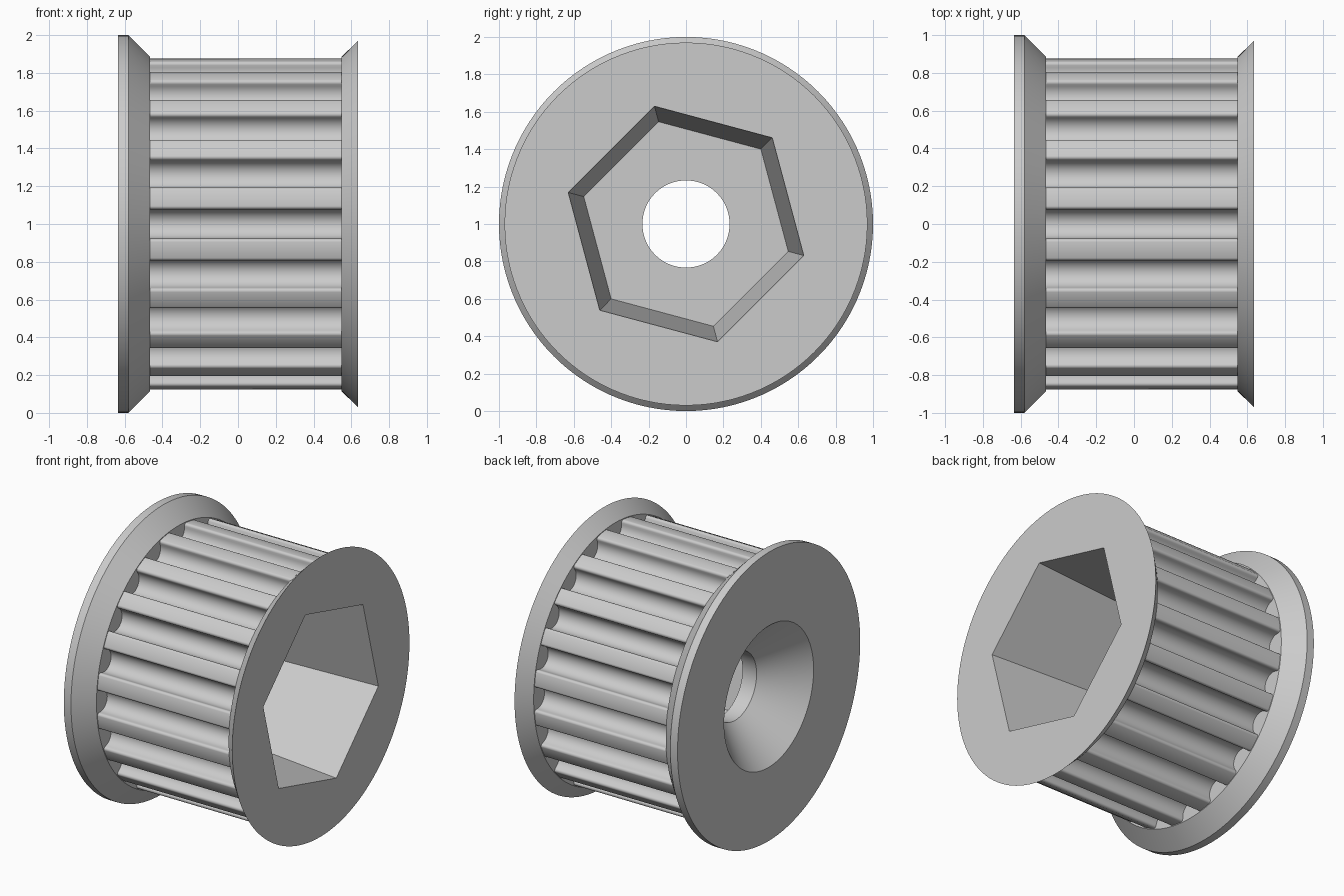
import bpy, bmesh, math
from math import sin, cos, pi, radians

if "Cube" in bpy.data.objects:
    bpy.data.objects.remove(bpy.data.objects["Cube"])

SEGS = 120      # divisible by 6, so hexagon corners land on vertices
TEETH = 20
TIP_R = 0.88    # radius over the tooth lands

steel = bpy.data.materials.new("grey_metal")
steel.use_nodes = True
steel.diffuse_color = (0.6, 0.6, 0.6, 1)
steel.node_tree.nodes["Principled BSDF"].inputs["Base Color"].default_value = (0.6, 0.6, 0.6, 1)


def circle(radius):
    """Ring of (y, z) points."""
    return [(radius * cos(2 * pi * i / SEGS), radius * sin(2 * pi * i / SEGS))
            for i in range(SEGS)]


def hexagon(corner):
    """Hexagonal ring with a corner at 45 degrees, sampled like circle()."""
    pts = []
    for i in range(SEGS):
        a = 2 * pi * i / SEGS
        off = (a - pi / 4) % (pi / 3) - pi / 6
        r = corner * cos(pi / 6) / cos(off)
        pts.append((r * cos(a), r * sin(a)))
    return pts


def toothed(scale=1.0):
    """Round-bottomed grooves with rounded tips, between narrow lands."""
    half, tip, bottom, floor = 0.095, 0.0175, 0.0775, 0.108
    base = math.sqrt(TIP_R ** 2 - half ** 2)
    # half groove as (sideways, depth), from the floor to the land edge
    side = [(bottom * sin(radians(a)), floor - bottom * (1 - cos(radians(a))))
            for a in range(0, 91, 10)]
    side += [(half - tip * cos(radians(a)), tip * (1 - sin(radians(a))))
             for a in range(0, 91, 18)]
    groove = [(-t, d) for t, d in reversed(side[1:])] + side
    pts = []
    for k in range(TEETH):
        a = 2 * pi * k / TEETH
        local = [(base - d, t) for t, d in groove]
        mid = pi / TEETH
        local.append((TIP_R * cos(mid), TIP_R * sin(mid)))
        pts += [(scale * (u * cos(a) - v * sin(a)), scale * (u * sin(a) + v * cos(a)))
                for u, v in local]
    return pts


def loft(name, rings):
    """Closed skin through (x, ring) sections, the last joined to the first."""
    bm = bmesh.new()
    loops = [[bm.verts.new((x, y, z + 1)) for y, z in ring] for x, ring in rings]
    for a, b in zip(loops, loops[1:] + loops[:1]):
        n = len(a)
        for i in range(n):
            j = (i + 1) % n
            bm.faces.new((a[i], a[j], b[j], b[i]))
    bmesh.ops.recalc_face_normals(bm, faces=bm.faces[:])
    mesh = bpy.data.meshes.new(name)
    bm.to_mesh(mesh)
    bm.free()
    mesh.materials.append(steel)
    obj = bpy.data.objects.new(name, mesh)
    bpy.context.collection.objects.link(obj)
    bpy.ops.object.select_all(action='DESELECT')
    obj.select_set(True)
    bpy.context.view_layer.objects.active = obj
    bpy.ops.object.shade_smooth_by_angle(angle=radians(30))
    return obj


# Flanged spool: both flanges, hexagonal socket and countersunk bore
loft("flanged_spool", [
    (-0.635, circle(0.49)),    # countersink mouth
    (-0.635, circle(1.0)),     # large flange rim
    (-0.58, circle(1.0)),
    (-0.465, circle(0.885)),
    (-0.465, circle(0.74)),    # hidden barrel
    (0.548, circle(0.74)),
    (0.548, circle(0.885)),    # small flange
    (0.635, circle(0.97)),
    (0.635, hexagon(0.652)),   # tapered socket
    (-0.27, hexagon(0.566)),
    (-0.27, circle(0.233)),    # bore
    (-0.378, circle(0.233)),
])

# Toothed sleeve between the flanges
loft("toothed_sleeve", [
    (-0.466, toothed()),
    (0.549, toothed()),
    (0.549, toothed(0.9)),
    (-0.466, toothed(0.9)),
])
